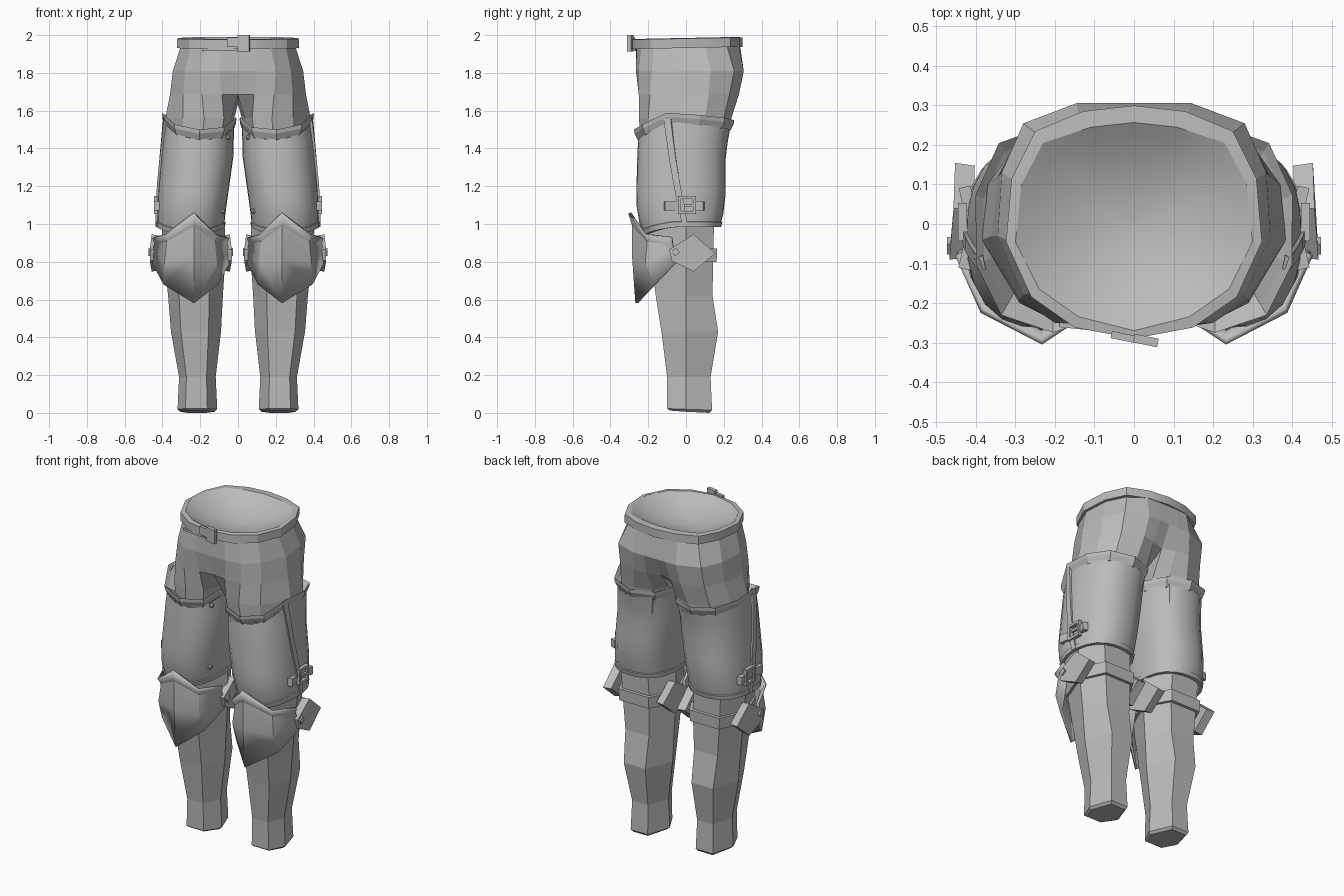
import bpy, bmesh, math
from mathutils import Vector, Matrix

if "Cube" in bpy.data.objects:
    bpy.data.objects.remove(bpy.data.objects["Cube"])

GREY = bpy.data.materials.new("plain grey")
GREY.diffuse_color = (0.5, 0.5, 0.5, 1)
GREY.use_nodes = True
GREY.node_tree.nodes["Principled BSDF"].inputs["Base Color"].default_value = GREY.diffuse_color


def loft(bm, rows, closed=True, cap_start=False, cap_end=False):
    """Skin a list of equal-length point rows with quads."""
    vs = [[bm.verts.new(p) for p in r] for r in rows]
    n = len(rows[0])
    for a, b in zip(vs, vs[1:]):
        for i in range(n if closed else n - 1):
            j = (i + 1) % n
            bm.faces.new((a[i], a[j], b[j], b[i]))
    if cap_start:
        bm.faces.new(vs[0])
    if cap_end:
        bm.faces.new(vs[-1])
    return vs


def box(bm, loc, size, rot_z=0.0, rot_x=0.0):
    m = (Matrix.Translation(loc) @ Matrix.Rotation(rot_z, 4, 'Z')
         @ Matrix.Rotation(rot_x, 4, 'X') @ Matrix.Diagonal((*size, 1)))
    bmesh.ops.create_cube(bm, size=1, matrix=m)


def finish(bm, name, mirror=True, smooth=None, thick=0):
    if mirror:
        copy = bmesh.ops.duplicate(bm, geom=bm.verts[:] + bm.edges[:] + bm.faces[:])
        for v in copy["geom"]:
            if isinstance(v, bmesh.types.BMVert):
                v.co.x = -v.co.x
    bmesh.ops.remove_doubles(bm, verts=bm.verts[:], dist=0.0005)
    bmesh.ops.recalc_face_normals(bm, faces=bm.faces[:])
    me = bpy.data.meshes.new(name)
    bm.to_mesh(me)
    bm.free()
    me.materials.append(GREY)
    ob = bpy.data.objects.new(name, me)
    bpy.context.collection.objects.link(ob)
    if smooth:
        bpy.ops.object.select_all(action='DESELECT')
        ob.select_set(True)
        bpy.context.view_layer.objects.active = ob
        bpy.ops.object.shade_smooth_by_angle(angle=math.radians(smooth))
    if thick:
        mod = ob.modifiers.new("thickness", 'SOLIDIFY')
        mod.thickness = thick
        mod.offset = -1
    return ob


# Trousers: half rings from front centre to back centre, then a thigh stub
waist = [(0, -.265), (.09, -.26), (.17, -.235), (.25, -.17), (.30, -.05),
         (.29, .10), (.23, .215), (.14, .28), (.07, .285), (0, .285)]
hip = [(0, -.265), (.10, -.265), (.20, -.25), (.28, -.18), (.345, -.03),
       (.335, .13), (.28, .255), (.145, .306), (.07, .306), (0, .306)]
seat = [(0, -.235), (.085, -.25), (.19, -.25), (.29, -.19), (.36, -.03),
        (.345, .12), (.285, .23), (.16, .28), (.08, .265), (0, .24)]
thigh = [(.035, -.10), (.075, -.225), (.18, -.25), (.29, -.2), (.385, -.04),
         (.37, .10), (.30, .2), (.18, .24), (.08, .21), (.035, .12), (.02, 0)]
bm = bmesh.new()
rows = loft(bm, [[(x, y, z) for x, y in r] for r, z in ((waist, 1.95), (hip, 1.81), (seat, 1.685))], closed=False)
crotch = bm.verts.new((0, 0, 1.635))
top = rows[-1] + [crotch]
ring = [bm.verts.new((x, y, 1.56)) for x, y in thigh]
low = [bm.verts.new((.215 + (x - .2) * .85, y * .85 - .01, 1.3)) for x, y in thigh]
for a, b in ((top, ring), (ring, low)):
    for i in range(11):
        j = (i + 1) % 11
        bm.faces.new((a[i], a[j], b[j], b[i]))
finish(bm, "trousers")


# Lower legs: hexagonal sections
def hexagon(x0, x1, y0, y1, z, dz=0.0):
    w = x1 - x0
    a, b = x0 + w * .25, x1 - w * .2
    return [(a, y0, z + dz), (b, y0, z + dz), (x1, 0, z + dz / 2), (b, y1, z), (a, y1, z), (x0, 0, z + dz / 2)]


LEG = ((.125, .305, -.085, .125, 0, .012), (.11, .32, -.10, .138, .015, .008), (.118, .312, -.10, .13, .19),
       (.09, .355, -.13, .17, .43), (.08, .37, -.16, .14, .62), (.065, .395, -.19, .145, .85),
       (.075, .41, -.20, .15, 1.1))
bm = bmesh.new()
loft(bm, [hexagon(*r) for r in LEG], cap_start=True, cap_end=True)
finish(bm, "lower_legs")

# Knee straps around the back of the leg
bm = bmesh.new()
loft(bm, [hexagon(.065, .395, -.17, .14, .80), hexagon(.05, .41, -.185, .162, .80),
          hexagon(.045, .415, -.185, .165, .87), hexagon(.065, .395, -.17, .14, .87)])
finish(bm, "knee_straps")

# Belt with a dished lining
inner = [(0, -.27), (.14, -.235), (.24, -.165), (.30, -.045), (.285, .10), (.23, .205), (.11, .245), (0, .257)]
outer = [(0, -.29), (.15, -.262), (.26, -.185), (.324, -.045), (.31, .115), (.25, .235), (.13, .285), (0, .30)]


def belt_row(pts, z, s=1.0):
    return [(x * s, y * s, z + .02 * (y * s)) for x, y in pts]


bm = bmesh.new()
dish = [belt_row(inner, 1.985 - .09 * (1 - s * s), s) for s in (.85, .65, .45, .25, .001)]
loft(bm, [belt_row(inner, 1.932), belt_row(outer, 1.932), belt_row(outer, 1.982),
          belt_row(inner, 1.985)] + dish, closed=False)
finish(bm, "belt", smooth=28)

bm = bmesh.new()
box(bm, (.03, -.295, 1.957), (.062, .022, .085), rot_z=-.2)
box(bm, (-.028, -.286, 1.962), (.06, .018, .05), rot_z=-.2)
box(bm, (-.09, -.265, 1.922), (.2, .012, .014), rot_z=-.1)
finish(bm, "belt_buckle", mirror=False)

# Thigh guards: shaped tubes with a flared top rim
SECT = ((0, .205, .185, -.01, .243), (.35, .215, .190, -.025, .235), (.7, .238, .185, -.027, .236),
        (.88, .247, .180, -.025, .222), (1, .25, .176, -.02, .2))


def guard_point(t, ang, s=1.0, dz=0.0):
    for a, b in zip(SECT, SECT[1:]):
        if t <= b[0]:
            break
    f = (t - a[0]) / (b[0] - a[0])
    _, cx, rx, cy, ry = [p + (q - p) * f for p, q in zip(a, b)]
    c, sn = math.cos(ang), math.sin(ang)
    k = (abs(c) ** 2.4 + abs(sn) ** 2.4) ** (-1 / 2.4)
    yn = sn * k
    # The rim peaks at the side seam, dips in front and falls gently to the back
    drop = .08 * (-yn - .33) / .67 if yn < -.33 else .03 * (yn + .33) / 1.33
    z_top = 1.57 + .012 * c - drop
    z_low = .985 - .045 * max(0, -sn) ** 2
    return (cx + rx * s * k * c, cy + ry * s * yn, z_top + (z_low - z_top) * t + dz)


bm = bmesh.new()
N = 24
prof = [(.2, .86, 0), (.2, .96, 0), (.35, .975, 0), (.55, .98, 0), (.7, .985, 0), (.88, .99, 0), (.96, .99, 0),
        (.965, 1.03, 0), (1, 1.03, 0), (1, .93, 0), (.9, .93, 0)]
prof = [(0, 1, -.04), (.2, 1, 0), (.35, 1, 0), (.55, 1, 0), (.7, 1, 0), (.88, 1, 0), (.95, 1, 0),
        (.955, 1.03, 0), (1, 1.03, 0), (1, .93, 0), (.9, .93, 0)]
loft(bm, [[guard_point(t, 2 * math.pi * i / N, s, dz) for i in range(N)] for t, s, dz in prof])
finish(bm, "thigh_guards", smooth=35)

# Faceted flared rim closing against the thigh
bm = bmesh.new()
ANG = [math.radians(a) for a in (-20, 18, 50, 90, 130, 162, 200, 232, 270, 308)]
loft(bm, [[guard_point(0, a, s, dz) for a in ANG] for s, dz in
          ((.82, -.035), (.98, -.012), (1.09, .01), (1.08, -.012), (1.01, -.045), (.95, -.05))])
finish(bm, "guard_rims")

# Raised seam down the outer side of each guard
bm = bmesh.new()
rows = []
for i in range(6):
    t = i / 5
    mid = -.36 + .44 * t
    rows.append([guard_point(t, mid + d, s) for d, s in ((-.07, .98), (-.07, 1.06), (.07, 1.05), (.07, .98))])
loft(bm, rows, cap_start=True, cap_end=True)
finish(bm, "guard_seams")

# Strap and square buckle frame on the outer side
bm = bmesh.new()
box(bm, (.418, -.06, 1.095), (.03, .11, .048), rot_z=.22)
box(bm, (.418, .045, 1.095), (.03, .10, .048), rot_z=-.22)
for y in (-.035, .045):
    box(bm, (.434, y, 1.1), (.022, .016, .095))
for z in (1.06, 1.14):
    box(bm, (.434, .005, z), (.022, .08, .016))
box(bm, (.44, .02, 1.1), (.012, .06, .014))
finish(bm, "guard_buckles")

# Knee guards: five-column shell with a turned-out upper lip
CX = .25
COLS = (((-.017, -.305, 1.055), (-.017, -.285, .99), (-.017, -.285, .82), (-.017, -.268, .58)),
        ((.138, -.225, .942), (.128, -.205, .905), (.138, -.215, .80), (.145, -.17, .68)),
        ((.203, -.08, .925), (.193, -.075, .895), (.205, -.065, .85), (.203, -.06, .79)))
bm = bmesh.new()
cols = [[(CX + s * x, y, z) for x, y, z in COLS[i]] for s, i in ((-1, 2), (-1, 1), (1, 0), (1, 1), (1, 2))]
loft(bm, cols, closed=False)
finish(bm, "knee_guards", smooth=25, thick=.016)

# Five-sided wings on both sides of each knee
WING = ((.217, -.09, .865), (.207, .04, .945), (.203, .155, .845), (.207, .04, .748), (.217, -.075, .805))
bm = bmesh.new()
for s in (-1, 1):
    rim = [(CX + s * x, y, z) for x, y, z in WING]
    base = [(CX + s * (x - .05), y * .95, .85 + (z - .85) * .92) for x, y, z in WING]
    loft(bm, [rim, base], cap_start=True, cap_end=True)
finish(bm, "knee_wings")

# Rivets on the knees and on the front of the guards
bm = bmesh.new()
for s in (-1, 1):
    box(bm, (CX + s * .216, -.055, .852), (.016, .032, .032), rot_x=.6)
for t, a in ((.11, math.radians(219)), (.83, math.radians(212))):
    m = Matrix.Translation(guard_point(t, a, 1.01))
    bmesh.ops.create_icosphere(bm, subdivisions=1, radius=.015, matrix=m)
finish(bm, "rivets")
